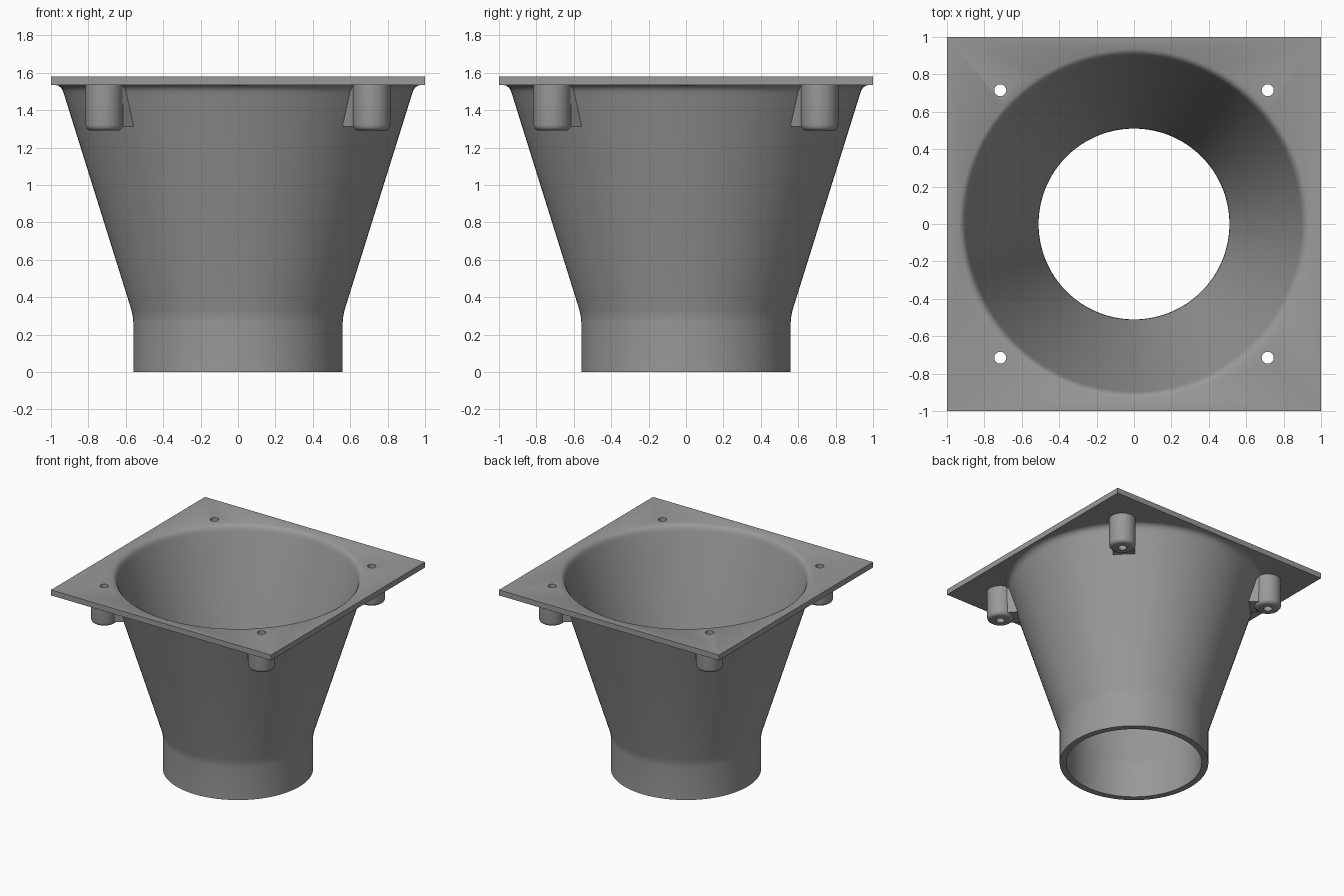
import bpy, bmesh, math
from mathutils import Matrix, Vector

if "Cube" in bpy.data.objects:
    bpy.data.objects.remove(bpy.data.objects["Cube"])

gray = bpy.data.materials.new("plain gray")
gray.diffuse_color = (0.32, 0.32, 0.32, 1)
gray.use_nodes = True
gray.node_tree.nodes["Principled BSDF"].inputs["Base Color"].default_value = gray.diffuse_color

BOLT = 0.715            # bolt offset in x and y
BOTTOM, TOP = 1.535, 1.58   # flange plate heights
SLOPE = 0.3125          # cone widening per unit height


def add_object(name, bm):
    bmesh.ops.recalc_face_normals(bm, faces=bm.faces)
    mesh = bpy.data.meshes.new(name)
    bm.to_mesh(mesh)
    bm.free()
    mesh.materials.append(gray)
    obj = bpy.data.objects.new(name, mesh)
    bpy.context.collection.objects.link(obj)
    return obj


def lathe(name, profile, segments, x=0, y=0):
    """Solid of revolution with flat end caps from (radius, z) points."""
    bm = bmesh.new()
    rings = []
    for r, z in profile:
        rings.append([bm.verts.new((x + r * math.cos(a), y + r * math.sin(a), z))
                      for a in (2 * math.pi * i / segments for i in range(segments))])
    for low, high in zip(rings, rings[1:]):
        for i in range(segments):
            j = (i + 1) % segments
            bm.faces.new((low[i], low[j], high[j], high[i]))
    bm.faces.new(rings[0][::-1])
    bm.faces.new(rings[-1])
    return add_object(name, bm)


def combine(target, tool, operation):
    mod = target.modifiers.new(operation.title(), 'BOOLEAN')
    mod.operation, mod.solver, mod.object = operation, 'EXACT', tool
    bpy.context.view_layer.objects.active = target
    bpy.ops.object.modifier_apply(modifier=mod.name)
    bpy.data.objects.remove(tool)


# Outer funnel: straight neck, soft bend, cone, fillet up into the plate
outer = [(0.56, 0), (0.56, 0.27), (0.563, 0.3), (0.571, 0.335), (0.93, 1.484),
         (0.936, 1.502), (0.946, 1.519), (0.962, 1.531), (0.982, 1.536), (0.982, 1.56)]
funnel = lathe("funnel_with_flange", outer, 128)

# Square flange plate
bm = bmesh.new()
bmesh.ops.create_cube(bm, size=1, matrix=Matrix.Translation((0, 0, (BOTTOM + TOP) / 2))
                      @ Matrix.Diagonal((2, 2, TOP - BOTTOM, 1)))
combine(funnel, add_object("flange_plate", bm), 'UNION')

# Screw bosses with rounded ends, each tied to the cone by a small web
corners = [(sx * BOLT, sy * BOLT) for sx in (-1, 1) for sy in (-1, 1)]
boss = [(0.072, 1.29)] + [(0.07 + 0.03 * math.sin(t), 1.32 - 0.03 * math.cos(t))
                          for t in (math.pi / 8 * k for k in range(1, 5))] + [(0.1, 1.55)]
for x, y in corners:
    bm = bmesh.new()
    rotation = Matrix.Rotation(math.atan2(y, x), 4, 'Z')
    rows = []
    for z in (1.312, 1.551):
        inner = 0.563 + SLOPE * (z - 0.3) - 0.025
        rows.append([bm.verts.new(rotation @ Vector((r, w, z)))
                     for r, w in ((inner, -0.085), (0.99, -0.075), (0.99, 0.075), (inner, 0.085))])
    low, high = rows
    bm.faces.new(low)
    bm.faces.new(high)
    for i in range(4):
        j = (i + 1) % 4
        bm.faces.new((low[i], low[j], high[j], high[i]))
    combine(funnel, add_object("boss_web", bm), 'UNION')
    combine(funnel, lathe("screw_boss", boss, 40, x, y), 'UNION')

# Hollow inside with a rounded lip, then the screw holes
bore = [(0.51, -0.1), (0.51, 0.27), (0.513, 0.3), (0.521, 0.335), (0.894, 1.525),
        (0.9, 1.545), (0.908, 1.56), (0.918, 1.571), (0.935, 1.58), (0.935, 1.7)]
combine(funnel, lathe("bore_cutter", bore, 128), 'DIFFERENCE')
for x, y in corners:
    combine(funnel, lathe("screw_hole_cutter", [(0.032, 1.2), (0.032, 1.7)], 24, x, y),
            'DIFFERENCE')

# Smooth round walls, sharp plate and rim edges
bpy.ops.object.select_all(action='DESELECT')
funnel.select_set(True)
bpy.context.view_layer.objects.active = funnel
bpy.ops.object.shade_smooth_by_angle(angle=math.radians(32))
